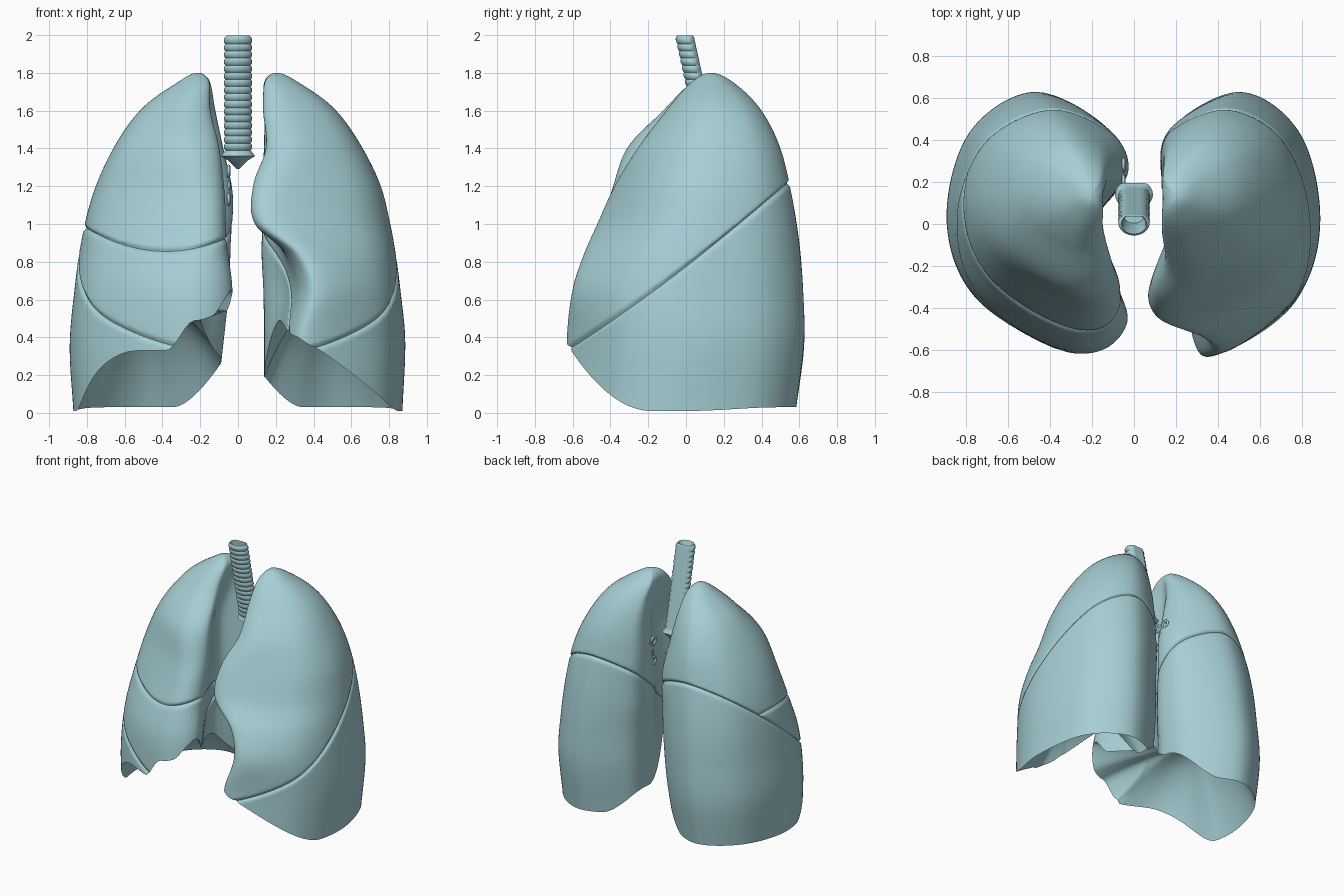
import bpy, bmesh, math
from mathutils import Vector

if "Cube" in bpy.data.objects:
    bpy.data.objects.remove(bpy.data.objects["Cube"])

TOP = 1.8
# Section table per height: z, lateral x, front y, back y, front x, medial x at front / middle / back
TWO_LOBE = [
    (1.80, .20, .13, .13, .20, .20, .20, .20),
    (1.75, .32, .03, .25, .21, .15, .14, .14),
    (1.60, .52, -.10, .40, .27, .14, .15, .14),
    (1.40, .66, -.25, .50, .31, .15, .20, .14),
    (1.20, .755, -.37, .55, .24, .08, .19, .13),
    (1.00, .805, -.46, .585, .25, .09, .18, .13),
    (0.84, .835, -.53, .605, .40, .27, .23, .13),
    (0.65, .86, -.59, .62, .46, .335, .25, .14),
    (0.38, .885, -.62, .625, .40, .27, .20, .14),
    (0.00, .87, -.62, .58, .45, .28, .20, .14)]
THREE_LOBE = [
    (1.79, .21, .13, .13, .21, .21, .21, .21),
    (1.75, .32, .03, .25, .23, .16, .15, .15),
    (1.60, .52, -.12, .40, .28, .15, .17, .12),
    (1.40, .66, -.31, .50, .28, .10, .20, .08),
    (1.15, .77, -.40, .56, .24, .07, .19, .03),
    (0.90, .83, -.50, .60, .24, .06, .18, .04),
    (0.65, .865, -.59, .62, .28, .03, .20, .05),
    (0.35, .89, -.62, .625, .28, .05, .20, .08),
    (0.00, .87, -.62, .58, .30, .10, .22, .12)]


def depth(z):
    return math.sqrt(max(0, (TOP - z) / TOP))


def smooth(t):
    t = min(1, max(0, t))
    return t * t * (3 - 2 * t)


def params(table, w):
    """Smoothly interpolate the section table."""
    ws = [0] + [depth(r[0]) for r in table[1:]]
    n = len(ws)
    i = max(k for k in range(n - 1) if ws[k] <= w or k == 0)

    def slope(k, c):
        a, b = max(k - 1, 0), min(k + 1, n - 1)
        return (table[b][c] - table[a][c]) / (ws[b] - ws[a])
    h = ws[i + 1] - ws[i]
    t = (w - ws[i]) / h
    return [(2*t**3 - 3*t*t + 1) * table[i][c] + (t**3 - 2*t*t + t) * h * slope(i, c)
            + (3*t*t - 2*t**3) * table[i + 1][c] + (t**3 - t*t) * h * slope(i + 1, c) for c in range(1, 8)]


def section(table, w, a):
    """Point on the closed section outline; a in 0..9."""
    L, F, B, xf, mf, mm, mb = params(table, w)
    D, yc, xb = B - F, (B + F) / 2, (L + mb) / 2
    corner, edge = (.13, .07) if table is TWO_LOBE else (.22, .11)
    pts = [(L, yc), (xb + .75*(L - xb), yc + .68*(B - yc)), (xb, B),
           (mb + corner*(xb - mb), B - .13*D), (mb, B - .33*D), (mm, B - .55*D),
           (mf, F + edge*D), (xf, F), (xf + .75*(L - xf), yc + .59*(F - yc))]
    i, t = int(a) % 9, a - int(a)
    p = [Vector(pts[(i + k) % 9]) for k in (-1, 0, 1, 2)]
    return .5 * (2*p[1] + (p[2] - p[0])*t + (2*p[0] - 5*p[1] + 4*p[2] - p[3])*t*t
                 + (3*p[1] - p[0] - 3*p[2] + p[3])*t**3)


def rim_height(table, p):
    """Lower edge: rises towards the front and along the medial side."""
    front = 1.75 * max(0, -.18 - p.y)**2 if table is TWO_LOBE else .32 * smooth((-.12 - p.y) / .4)
    low = .01 + front + 2.3 * max(0, .34 - p.x)**1.63 + .02 * smooth(p.y / .5)
    high = .49 + .35 * max(0, .2 - p.x)
    return low + max(0, high - low) * smooth((.38 - p.x) / .16) * smooth((.25 - p.y) / .3)


def lung_body(table, cols=126, rows=84, base=24):
    bm = bmesh.new()
    apex = bm.verts.new((*section(table, 0, 0), TOP))
    crown = bm.verts.new((.49, .02, .58))
    grid = []
    for j in range(cols):
        a, z = 9 * j / cols, .1
        for _ in range(14):
            z = .5*z + .5*rim_height(table, section(table, depth(z), a))
        wr, col = depth(z), []
        for r in range(1, rows + 1):
            w = wr * r / rows
            col.append(bm.verts.new((*section(table, w, a), TOP - TOP*w*w)))
        rim = col[-1].co.copy()
        for r in range(1, base):      # domed hollow underside
            s = (r / base)**1.3
            p = rim.lerp(crown.co, s)
            p.z = rim.z + (crown.co.z - rim.z) * (1 - (1 - s)**2.3)
            col.append(bm.verts.new(p))
        grid.append(col)
    for j in range(cols):
        a, b = grid[j], grid[(j + 1) % cols]
        bm.faces.new((apex, a[0], b[0]))
        bm.faces.new((crown, b[-1], a[-1]))
        for k in range(len(a) - 1):
            bm.faces.new((a[k], a[k + 1], b[k + 1], b[k]))
    bmesh.ops.recalc_face_normals(bm, faces=bm.faces)
    return bm


def oblique(p):
    y = p.y + .62
    return .345 + .64*y + .09*y*y


def horizontal(p):
    return .855 + .65 * (p.x - .38)**2


def cut(bm, fissure, side):
    """Keep one side of a curved fissure: flatten it, slice, cap, restore."""
    for v in bm.verts:
        v.co.z -= fissure(v.co)

    def slice_at(h, clear):
        bmesh.ops.bisect_plane(bm, geom=bm.verts[:] + bm.edges[:] + bm.faces[:], dist=1e-5,
                               plane_co=(0, 0, h), plane_no=(0, 0, side), clear_inner=clear)
    slice_at(0, True)
    new = bmesh.ops.holes_fill(bm, edges=[e for e in bm.edges if e.is_boundary], sides=0)
    bmesh.ops.triangulate(bm, faces=new['faces'])
    for h in (.008, .017, .03):
        slice_at(side * h, False)
    for v in bm.verts:
        v.co.z += fissure(v.co)


def finish(bm, name, angle=50):
    bmesh.ops.recalc_face_normals(bm, faces=bm.faces)
    me = bpy.data.meshes.new(name)
    bm.to_mesh(me)
    bm.free()
    ob = bpy.data.objects.new(name, me)
    bpy.context.collection.objects.link(ob)
    bpy.ops.object.select_all(action='DESELECT')
    ob.select_set(True)
    bpy.context.view_layer.objects.active = ob
    bpy.ops.object.shade_smooth_by_angle(angle=math.radians(angle))


def lobe(name, body, sx, cuts):
    bm = body.copy()
    for f, side in cuts:
        cut(bm, f, side)
    for v in bm.verts:              # rounded groove along each fissure
        g = max(math.exp(-((v.co.z - f(v.co)) / .012)**2) for f, s in cuts)
        d = Vector((.45, .05, v.co.z)) - v.co
        if d.length > .05:
            v.co += d.normalized() * .014 * g
        v.co.x *= sx
    finish(bm, name)


# Lung with two lobes (+x)
body = lung_body(TWO_LOBE)
lobe("left_upper_lobe", body, 1, [(oblique, 1)])
lobe("left_lower_lobe", body, 1, [(oblique, -1)])
# Lung with three lobes (-x)
body = lung_body(THREE_LOBE)
lobe("right_upper_lobe", body, -1, [(oblique, 1), (horizontal, 1)])
lobe("right_middle_lobe", body, -1, [(oblique, 1), (horizontal, -1)])
lobe("right_lower_lobe", body, -1, [(oblique, -1)])

# Windpipe: ringed front, flat back, hollow top, pointed fork at the bottom
bm = bmesh.new()
N, RINGS, SUB = 32, 16, 8
rows = [(1.80, .05, 0), (1.985, .055, 0), (1.998, .06, 0)]
for k in range(RINGS * SUB + 1):
    rows.append((1.99 - .60 * k / (RINGS * SUB), .067, .008 * abs(math.sin(math.pi * k / SUB))**.7))
rows += [(1.36, .09, 0), (1.335, .05, 0), (1.29, .006, 0)]
loops = []
for z, r, bump in rows:
    cy, ring = .14 * (2 - z) / .64, []
    for i in range(N):
        c, s = math.cos(2 * math.pi * i / N), math.sin(2 * math.pi * i / N)
        rr = r + (bump if s < .5 else 0)
        ring.append(bm.verts.new((rr * c, cy + min(rr * s * .8, .6 * r), z)))
    loops.append(ring)
for a, b in zip(loops, loops[1:]):
    for i in range(N):
        bm.faces.new((a[i], a[(i + 1) % N], b[(i + 1) % N], b[i]))
bm.faces.new(loops[0])
bm.faces.new(loops[-1])
finish(bm, "windpipe", 60)

# Airway and vessel openings on the medial faces
for side, x in (("left", .14), ("right", -.05)):
    for n, (y, z) in enumerate([(.24, 1.2), (.2, 1.28), (.28, 1.28), (.2, 1.13), (.27, 1.12)]):
        bpy.ops.mesh.primitive_torus_add(location=(x, y, z), rotation=(0, math.pi / 2, 0), major_radius=.026,
                                         minor_radius=.009, major_segments=24, minor_segments=8)
        bpy.context.object.name = f"{side}_opening_{n + 1}"
        bpy.ops.object.shade_smooth()

# Pale teal surface
mat = bpy.data.materials.new("pale_teal")
mat.diffuse_color = (.38, .62, .66, 1)
mat.use_nodes = True
mat.node_tree.nodes["Principled BSDF"].inputs["Base Color"].default_value = mat.diffuse_color
for ob in bpy.context.scene.objects:
    ob.data.materials.append(mat)
